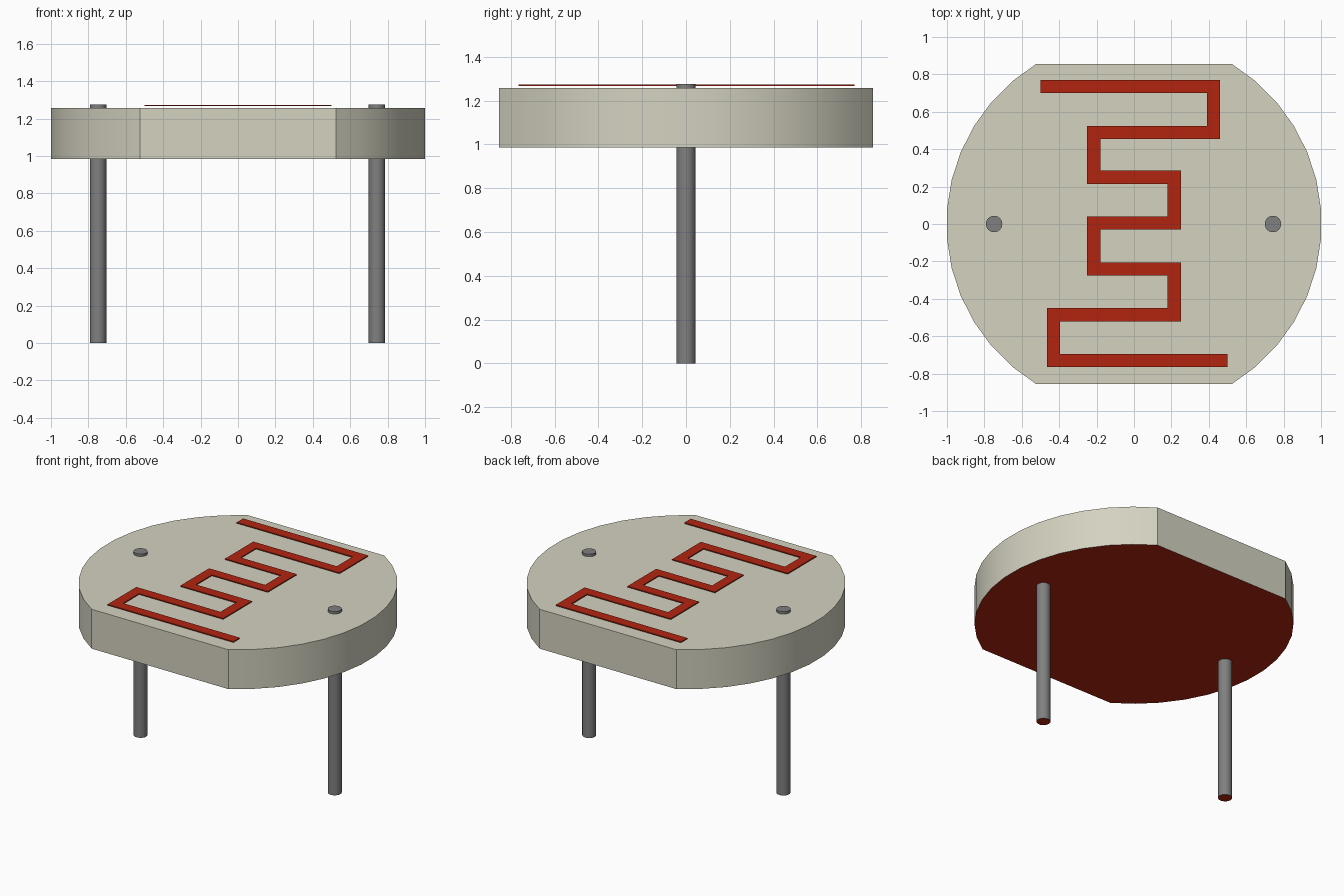
import bpy, bmesh, math
from mathutils import Vector

cube = bpy.data.objects.get("Cube")
if cube:
    bpy.data.objects.remove(cube, do_unlink=True)


def material(name, rgb):
    m = bpy.data.materials.new(name)
    m.use_nodes = True
    m.diffuse_color = (*rgb, 1)
    m.node_tree.nodes["Principled BSDF"].inputs["Base Color"].default_value = (*rgb, 1)
    return m


CERAMIC = material("pale ceramic", (0.66, 0.645, 0.53))
METAL = material("grey metal", (0.215, 0.215, 0.22))
RED = material("dark red", (0.445, 0.018, 0.005))


def prism(name, outline, z0, z1, mats, smooth=True):
    """Extrude a flat outline; the second material goes on the underside."""
    bm = bmesh.new()
    base = bm.faces.new([bm.verts.new((x, y, z0)) for x, y in outline])
    grown = bmesh.ops.extrude_face_region(bm, geom=[base], use_keep_orig=True)
    top = [v for v in grown["geom"] if isinstance(v, bmesh.types.BMVert)]
    bmesh.ops.translate(bm, verts=top, vec=(0, 0, z1 - z0))
    bmesh.ops.recalc_face_normals(bm, faces=bm.faces)
    for f in bm.faces:
        if f.normal.z < -0.5:
            f.material_index = len(mats) - 1
    mesh = bpy.data.meshes.new(name)
    bm.to_mesh(mesh)
    bm.free()
    for m in mats:
        mesh.materials.append(m)
    ob = bpy.data.objects.new(name, mesh)
    bpy.context.collection.objects.link(ob)
    if smooth:
        bpy.ops.object.select_all(action='DESELECT')
        ob.select_set(True)
        bpy.context.view_layer.objects.active = ob
        bpy.ops.object.shade_smooth_by_angle(angle=math.radians(30))
    return ob


def arc(cx, cy, r, start, step, count):
    angles = [math.radians(start + step * i) for i in range(count)]
    return [(cx + r * math.cos(a), cy + r * math.sin(a)) for a in angles]


def ribbon(path, half):
    """Outline of a mitred strip that follows a path of right-angled turns."""
    pts = [Vector(p) for p in path]
    dirs = [(b - a).normalized() for a, b in zip(pts, pts[1:])]
    left, right = [], []
    for i, p in enumerate(pts):
        around = {tuple(dirs[max(i - 1, 0)]), tuple(dirs[min(i, len(dirs) - 1)])}
        offset = sum((Vector((-d[1], d[0])) for d in around), Vector((0, 0))) * half
        left.append(tuple(p + offset))
        right.append(tuple(p - offset))
    return left + right[::-1]


# Disc body: two arcs joined by flat front and back sides
rim = arc(0, 0, 1.003, -58.5, 9, 14) + arc(0, 0, 1.003, 121.5, 9, 14)
prism("sensor_body", rim, 0.985, 1.258, [CERAMIC, RED])

# Wire leads passing through the body
for name, x in (("left_lead", 0.743), ("right_lead", -0.748)):
    prism(name, arc(x, 0, 0.044, 0, 15, 24), 0, 1.275, [METAL, RED])

# Zigzag track: horizontal bars joined by short uprights
turns = [-0.5, 0.425, -0.215, 0.215, -0.215, 0.215, -0.43, 0.5]
rows = [0.735, 0.49, 0.25, 0.005, -0.24, -0.485, -0.73]
path = []
for y, x0, x1 in zip(rows, turns, turns[1:]):
    path += [(x0, y), (x1, y)]
prism("zigzag_track", ribbon(path, 0.035), 1.267, 1.274, [RED], smooth=False)
